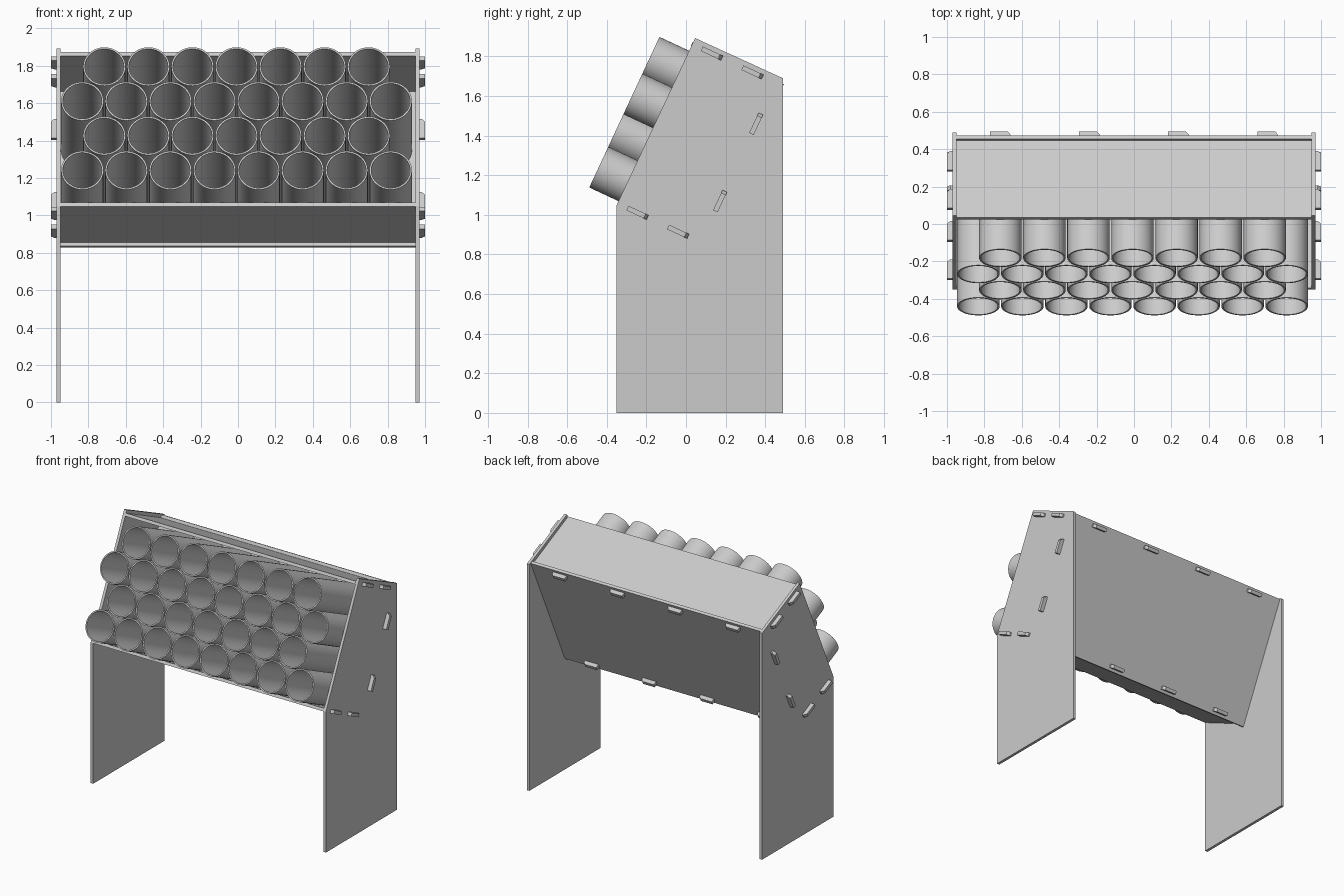
import bpy, bmesh, math
from mathutils import Matrix, Vector

if "Cube" in bpy.data.objects:
    bpy.data.objects.remove(bpy.data.objects["Cube"])

# Tilted frame of the tube box: local x = width, y = depth (back, down), z = up the slope
TILT = Matrix.Translation((0, -0.35, 1.05)) @ Matrix.Rotation(math.radians(-25), 4, 'X')
T = 0.022            # board thickness
BACK, TOP = 0.476, 0.908
WIDTH = 0.95         # half width inside the sides


def finish(name, bm, matrix=Matrix()):
    bmesh.ops.recalc_face_normals(bm, faces=bm.faces[:])
    me = bpy.data.meshes.new(name)
    bm.to_mesh(me)
    bm.free()
    ob = bpy.data.objects.new(name, me)
    bpy.context.collection.objects.link(ob)
    ob.matrix_world = matrix
    return ob


def prism(name, pts, vec, matrix=Matrix()):
    bm = bmesh.new()
    vec = Vector(vec)
    a = [bm.verts.new(p) for p in pts]
    b = [bm.verts.new(Vector(p) + vec) for p in pts]
    n = len(pts)
    bm.faces.new(a)
    bm.faces.new(b[::-1])
    for i in range(n):
        bm.faces.new((a[i], a[(i + 1) % n], b[(i + 1) % n], b[i]))
    return finish(name, bm, matrix)


def board(name, y0, y1, z0, z1):
    pts = [(-WIDTH, y0, z0), (-WIDTH, y1, z0), (-WIDTH, y1, z1), (-WIDTH, y0, z1)]
    return prism(name, pts, (2 * WIDTH, 0, 0), TILT)


def tab(name, centre, along, out):
    # locking tab with one chamfered end
    c, a, o = Vector(centre), Vector(along), Vector(out)
    thick = a.cross(o).normalized() * 0.025
    prof = [(-0.056, -0.01), (0.056, -0.01), (0.056, 0.012), (0.04, 0.031), (-0.056, 0.031)]
    prism(name, [c + a * p + o * q - thick / 2 for p, q in prof], thick, TILT)


# Side panels that also serve as legs
profile = [(-0.35, 0), (0.49, 0), (0.49, 1.69), (0.046, 1.893), (-0.35, 1.05)]
for s, side in ((-1, "left"), (1, "right")):
    prism(side + "_side_panel", [(s * WIDTH, y, z) for y, z in profile], (s * 0.021, 0, 0))

# Box boards
board("top_board", 0, BACK - T, TOP - T, TOP)
board("bottom_board", 0, BACK - T, -0.002, T - 0.002)
board("back_board", BACK - T, BACK, -0.024, 0.93)

# Tabs through the sides
for s, side in ((-1, "left"), (1, "right")):
    for v, label in ((TOP - T / 2, "top"), (0.009, "bottom")):
        for u in (0.112, 0.338):
            tab(f"{side}_{label}_tab", (s * 0.97, u, v), (0, 1, 0), (s, 0, 0))
    for v in (0.238, 0.669):
        tab(f"{side}_back_tab", (s * 0.97, BACK - T / 2, v), (0, 0, 1), (s, 0, 0))

# Tabs through the back board
for v, label in ((TOP - T / 2, "top"), (0.009, "bottom")):
    for i in range(4):
        tab(f"back_{label}_tab", (-0.715 + i * 0.4767, BACK, v), (1, 0, 0), (0, 1, 0))


def tube(name, x, z, y0=-0.163, y1=BACK - T, ro=0.1135, ri=0.104, n=48):
    bm = bmesh.new()
    rings = []
    for r, y in ((ro, y0), (ro, y1), (ri, y1), (ri, y0)):
        rings.append([bm.verts.new((x + r * math.cos(2 * math.pi * k / n), y,
                                    z + r * math.sin(2 * math.pi * k / n))) for k in range(n)])
    for j in range(4):
        a, b = rings[j], rings[(j + 1) % 4]
        for k in range(n):
            m = (k + 1) % n
            bm.faces.new((a[k], a[m], b[m], b[k]))
    return finish(name, bm, TILT)


# Staggered rows of open tubes
tubes = []
for row in range(4):
    count = 8 - row % 2
    for i in range(count):
        x = -0.008 + (i - (count - 1) / 2) * 0.2355
        tubes.append(tube(f"tube_row{row + 1}_{i + 1}", x, 0.135 + row * 0.204))
bpy.ops.object.select_all(action='DESELECT')
for ob in tubes:
    ob.select_set(True)
bpy.context.view_layer.objects.active = tubes[0]
bpy.ops.object.shade_smooth_by_angle(angle=math.radians(30))
